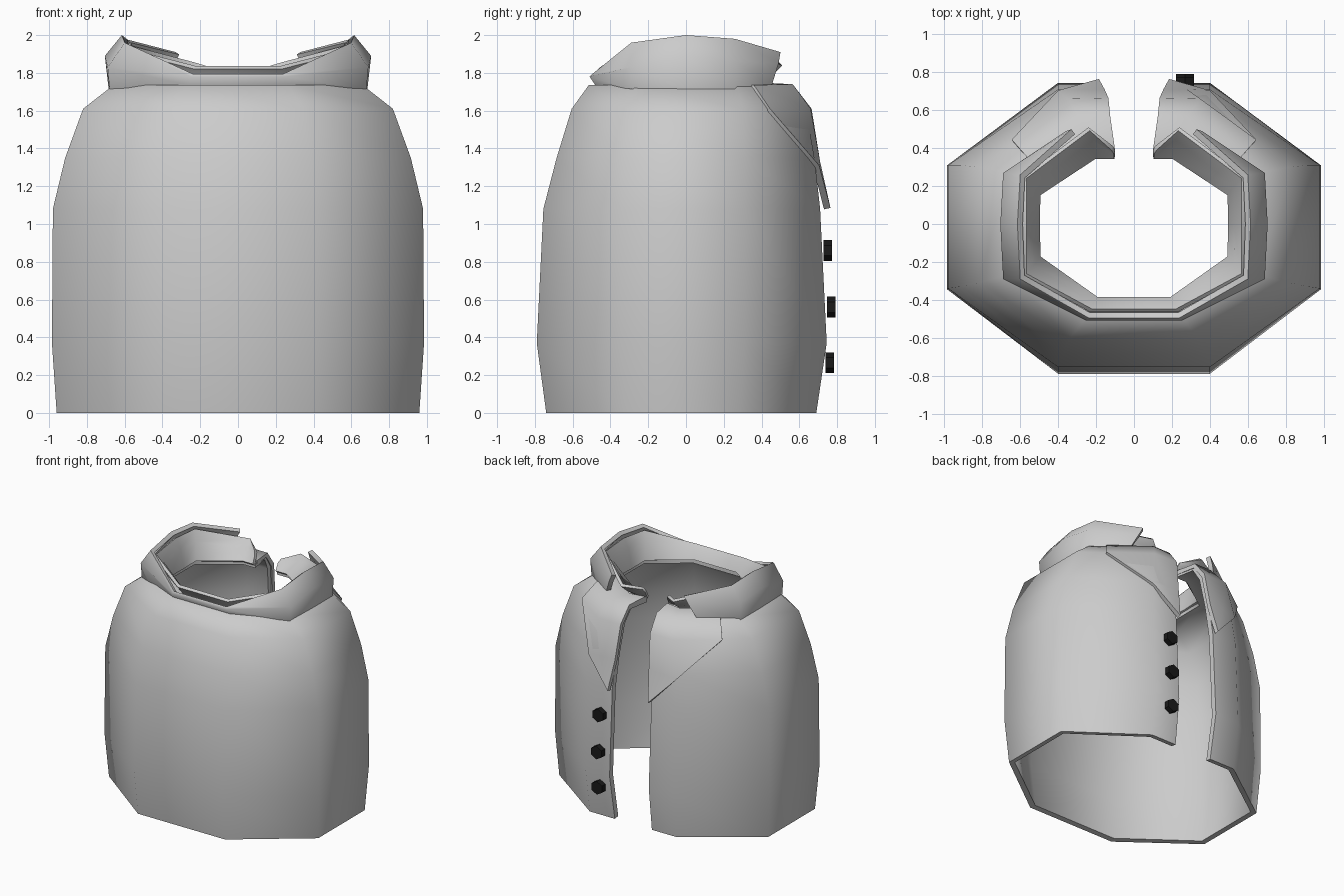
import bpy, bmesh, math

if "Cube" in bpy.data.objects:
    bpy.data.objects.remove(bpy.data.objects["Cube"])


def sheet(name, rows, thick):
    """Skin a grid of points (rows bottom to top) and thicken it inward."""
    bm = bmesh.new()
    grid = [[bm.verts.new(p) for p in row] for row in rows]
    for lo, hi in zip(grid, grid[1:]):
        for i in range(len(lo) - 1):
            bm.faces.new((lo[i], hi[i], hi[i + 1], lo[i + 1]))
    bmesh.ops.remove_doubles(bm, verts=bm.verts, dist=0.001)
    me = bpy.data.meshes.new(name)
    bm.to_mesh(me)
    bm.free()
    ob = bpy.data.objects.new(name, me)
    bpy.context.collection.objects.link(ob)
    mod = ob.modifiers.new("thickness", 'SOLIDIFY')
    mod.thickness = thick
    mod.offset = -1
    bpy.ops.object.select_all(action='DESELECT')
    ob.select_set(True)
    bpy.context.view_layer.objects.active = ob
    bpy.ops.object.modifier_apply(modifier=mod.name)
    bpy.ops.object.shade_smooth_by_angle(angle=math.radians(72))
    return ob


def flip(row):
    return [(-x, y, z) for x, y, z in reversed(row)]


def wrap(row):
    """Continue a right-hand half row around the closed side to the left."""
    return row + flip(row)


# Body shell: z, half width, rear y, opening y, corner x, side y rear, side y front, opening x
rings = [
    (0.00, .960, -.740, .690, .40, -.32, .29, .17),
    (0.37, .985, -.790, .745, .40, -.345, .31, .18),
    (1.08, .980, -.755, .710, .40, -.34, .31, .18),
    (1.35, .915, -.685, .680, .38, -.33, .31, .165),
    (1.61, .820, -.605, .635, .34, -.31, .30, .145),
    (1.735, .66, -.515, .555, .27, -.27, .27, .13),
    (1.74, .510, -.400, .370, .21, -.18, .16, .10),
]
sheet("vest_body", [wrap([(e, yf, z), (c, yf, z), (w, sf, z), (w, sr, z), (c, yr, z)])
                    for z, w, yr, yf, c, sr, sf, e in rings], 0.045)

# Inner collar stand
stand = [
    [(.10, .36, 1.72), (.21, .36, 1.72), (.515, .16, 1.72), (.52, 0, 1.72), (.515, -.18, 1.72), (.20, -.405, 1.72)],
    [(.10, .39, 1.78), (.22, .46, 1.79), (.55, .21, 1.85), (.55, 0, 1.87), (.55, -.23, 1.85), (.22, -.435, 1.78)],
    [(.11, .41, 1.81), (.24, .51, 1.84), (.585, .25, 1.93), (.59, 0, 1.95), (.585, -.27, 1.91), (.23, -.465, 1.82)],
]
sheet("collar_stand", [wrap(r) for r in stand], 0.025)

# Folded outer collar
collar = [
    [(.42, .45, 1.72), (.685, .26, 1.715), (.685, 0, 1.715), (.68, -.29, 1.715), (.26, -.48, 1.735)],
    [(.36, .49, 1.85), (.69, .27, 1.86), (.705, 0, 1.89), (.69, -.29, 1.83), (.25, -.51, 1.78)],
    [(.33, .50, 1.91), (.60, .26, 1.98), (.615, 0, 2.0), (.60, -.29, 1.96), (.24, -.495, 1.795)],
]
sheet("collar_fold", [wrap(r) for r in collar], 0.035)

# Lapels: rows from lower tip up over the neck edge
tip = (.185, .765, 1.085)
lapel = [
    [tip, tip, tip],
    [(.155, .71, 1.33), (.28, .71, 1.33), (.40, .705, 1.31)],
    [(.135, .665, 1.61), (.35, .66, 1.61), (.645, .445, 1.61)],
    [(.125, .565, 1.74), (.28, .565, 1.74), (.57, .36, 1.735)],
    [(.10, .39, 1.748), (.23, .41, 1.748), (.52, .20, 1.745)],
]
sheet("lapel_right", lapel, 0.035)
sheet("lapel_left", [flip(r) for r in lapel], 0.035)

# Buttons
black = bpy.data.materials.new("button_black")
black.diffuse_color = (0.01, 0.01, 0.01, 1)
black.use_nodes = True
black.node_tree.nodes["Principled BSDF"].inputs["Base Color"].default_value = black.diffuse_color
for i, (y, z) in enumerate([(.75, .86), (.768, .56), (.762, .265)]):
    bpy.ops.mesh.primitive_cylinder_add(vertices=6, radius=0.055, depth=0.045,
                                        location=(.27, y, z), rotation=(math.pi / 2, 0, 0))
    ob = bpy.context.object
    ob.name = f"button_{i + 1}"
    ob.data.materials.append(black)
